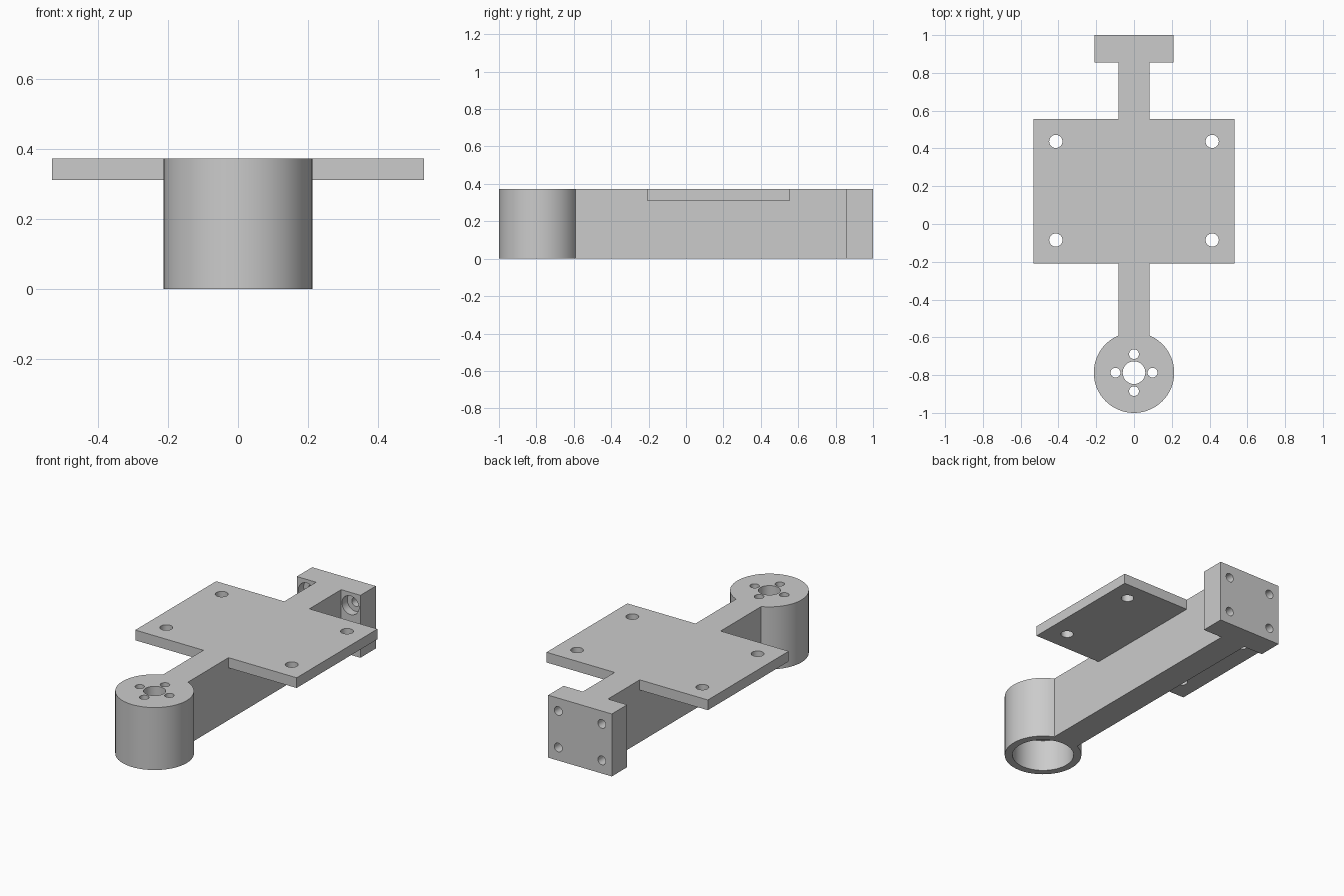
import bpy
from math import pi
from mathutils import Vector

if "Cube" in bpy.data.objects:
    bpy.data.objects.remove(bpy.data.objects["Cube"], do_unlink=True)

GREY = (0.6, 0.6, 0.6, 1)
grey = bpy.data.materials.new("plain grey")
grey.use_nodes = True
grey.diffuse_color = GREY
grey.node_tree.nodes["Principled BSDF"].inputs["Base Color"].default_value = GREY

H = 0.373          # overall height
HUB_Y = -0.787     # hub axis
PLATE_Z = 0.312    # underside of the plate


def finish(name):
    ob = bpy.context.object
    ob.name = name
    ob.data.materials.append(grey)
    bpy.ops.object.transform_apply(location=True, rotation=True, scale=True)
    return ob


def box(name, low, high):
    low, high = Vector(low), Vector(high)
    bpy.ops.mesh.primitive_cube_add(size=1, location=(low + high) / 2)
    bpy.context.object.scale = high - low
    return finish(name)


def rod(name, start, length, radius, along_y=False, sides=32):
    """Cylinder from start, running up z or back along y."""
    axis = Vector((0, 1, 0)) if along_y else Vector((0, 0, 1))
    bpy.ops.mesh.primitive_cylinder_add(
        vertices=sides, radius=radius, depth=length,
        location=Vector(start) + axis * length / 2,
        rotation=(pi / 2 if along_y else 0, 0, 0))
    return finish(name)


def combine(body, part, operation):
    mod = body.modifiers.new(operation.title(), "BOOLEAN")
    mod.operation = operation
    mod.solver = "EXACT"
    mod.object = part
    bpy.context.view_layer.objects.active = body
    bpy.ops.object.modifier_apply(modifier=mod.name)
    bpy.data.objects.remove(part, do_unlink=True)


# Solid parts: beam, hub, mounting plate and end flange
bracket = box("mounting_bracket", (-0.083, HUB_Y, 0), (0.083, 0.9, H))
for part in (
    rod("hub", (0, HUB_Y, 0), H, 0.213, sides=64),
    box("mounting_plate", (-0.533, -0.208, PLATE_Z), (0.533, 0.555, H)),
    box("end_flange", (-0.21, 0.855, 0), (0.21, 1.0, H)),
):
    combine(bracket, part, "UNION")

# Hub: wide socket below, shaft hole and four screw holes through the cap
cuts = [rod("hub_socket", (0, HUB_Y, -0.1), 0.29, 0.17, sides=64),
        rod("shaft_hole", (0, HUB_Y, 0.1), 0.4, 0.06)]
for dx, dy in ((1, 0), (-1, 0), (0, 1), (0, -1)):
    cuts.append(rod("hub_screw_hole", (dx * 0.098, HUB_Y + dy * 0.098, 0.1), 0.4, 0.026))

for x in (-1, 1):
    # Plate corner holes
    for y in (-0.085, 0.437):
        cuts.append(rod("plate_hole", (x * 0.414, y, 0.25), 0.2, 0.035))
    # Flange bolt holes, counterbored on the inner side
    for z in (0.078, 0.296):
        cuts.append(rod("bolt_hole", (x * 0.144, 0.8, z), 0.3, 0.026, along_y=True))
        cuts.append(rod("counterbore", (x * 0.144, 0.8, z), 0.105, 0.056, along_y=True))

for cut in cuts:
    combine(bracket, cut, "DIFFERENCE")

# Round walls smooth, corners crisp
bpy.ops.object.select_all(action="DESELECT")
bracket.select_set(True)
bpy.context.view_layer.objects.active = bracket
bpy.ops.object.shade_smooth_by_angle(angle=pi / 6)
